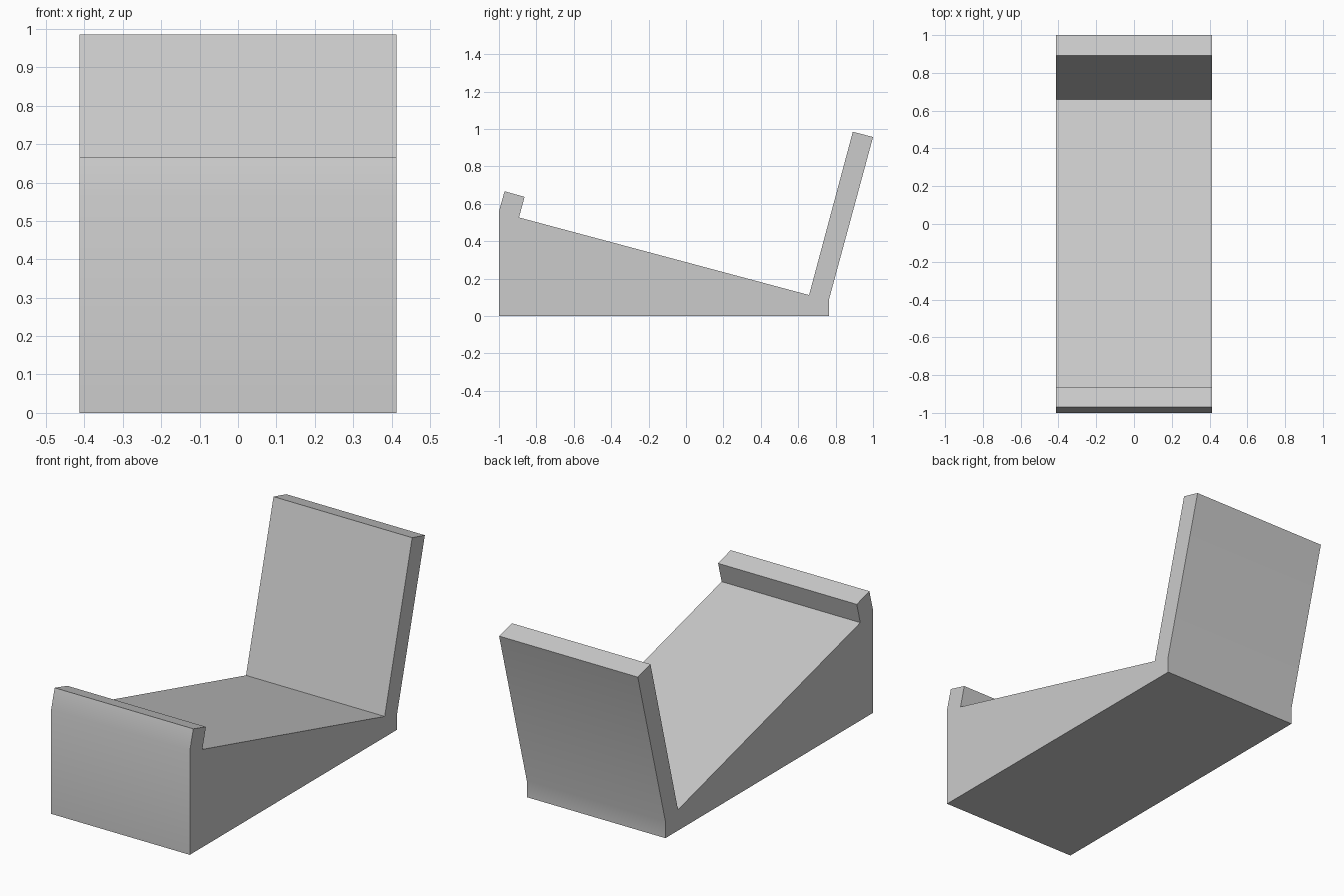
import bpy
import bmesh
import math

cube = bpy.data.objects.get("Cube")
if cube:
    bpy.data.objects.remove(cube, do_unlink=True)

HALF_WIDTH = 0.413

# Plain grey material
grey = bpy.data.materials.new("plain grey")
grey.use_nodes = True
colour = (0.6, 0.6, 0.6, 1)
grey.diffuse_color = colour
grey.node_tree.nodes["Principled BSDF"].inputs["Base Color"].default_value = colour

# Side profile (y, z): wedge base, front lip and leaning back rest
profile = [
    (-1.0, 0.0), (0.765, 0.0),          # underside
    (0.765, 0.09), (1.0, 0.957),        # back of the rest
    (0.892, 0.985), (0.658, 0.112),     # top and front of the rest
    (-0.893, 0.527), (-0.863, 0.637),   # sloping seat and inside of the lip
    (-0.97, 0.667), (-1.0, 0.56),       # top and front of the lip
]

# Extrude the profile across the width
bm = bmesh.new()
side = bm.faces.new([bm.verts.new((-HALF_WIDTH, y, z)) for y, z in profile])
swept = bmesh.ops.extrude_face_region(bm, geom=[side], use_keep_orig=True)
moved = [v for v in swept["geom"] if isinstance(v, bmesh.types.BMVert)]
bmesh.ops.translate(bm, verts=moved, vec=(2 * HALF_WIDTH, 0, 0))
bmesh.ops.recalc_face_normals(bm, faces=bm.faces)
mesh = bpy.data.meshes.new("angled_stand")
bm.to_mesh(mesh)
bm.free()
mesh.materials.append(grey)

stand = bpy.data.objects.new("angled_stand", mesh)
bpy.context.collection.objects.link(stand)

# Soften only the shallow bends at the lip and the heel
bpy.context.view_layer.objects.active = stand
stand.select_set(True)
bpy.ops.object.shade_smooth_by_angle(angle=math.radians(30))
